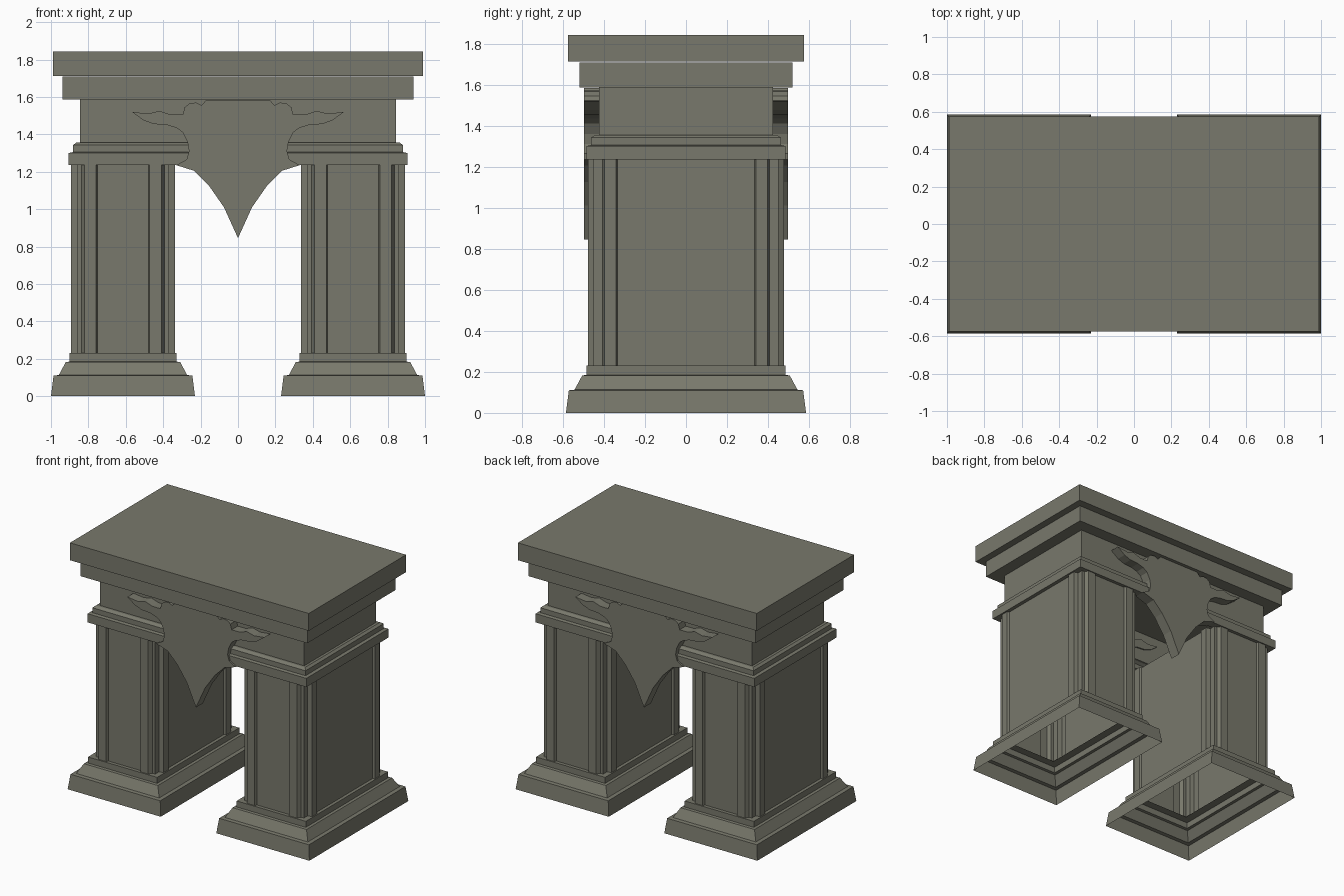
import bpy

if "Cube" in bpy.data.objects:
    bpy.data.objects.remove(bpy.data.objects["Cube"])

stone = bpy.data.materials.new("olive grey stone")
stone.diffuse_color = (0.19, 0.19, 0.15, 1)
stone.use_nodes = True
stone.node_tree.nodes["Principled BSDF"].inputs["Base Color"].default_value = stone.diffuse_color


def make(name, verts, faces, mirror_axis=None):
    mesh = bpy.data.meshes.new(name)
    mesh.from_pydata(verts, [], faces)
    mesh.materials.append(stone)
    obj = bpy.data.objects.new(name, mesh)
    bpy.context.collection.objects.link(obj)
    if mirror_axis is not None:
        mod = obj.modifiers.new("Mirror", 'MIRROR')
        mod.use_axis = [i == mirror_axis for i in range(3)]
        mod.use_mirror_merge = False
    return obj


def loft(name, rings, bottom=False, top=False, mirror_axis=None):
    """Skin stacked rings (counter-clockwise, low to high)."""
    n = len(rings[0])
    verts = [p for ring in rings for p in ring]
    faces = []
    for r in range(len(rings) - 1):
        a, b = r * n, (r + 1) * n
        for i in range(n):
            j = (i + 1) % n
            faces.append((a + i, a + j, b + j, b + i))
    if bottom:
        faces.append(tuple(reversed(range(n))))
    if top:
        faces.append(tuple(range(len(verts) - n, len(verts))))
    return make(name, verts, faces, mirror_axis)


def rect(hx, hy, z, cx=0.0):
    return [(cx - hx, -hy, z), (cx + hx, -hy, z), (cx + hx, hy, z), (cx - hx, hy, z)]


# Top slabs
loft("top_slab", [rect(0.988, 0.575, 1.712), rect(0.988, 0.575, 1.842)], True, True)
loft("cornice", [rect(0.938, 0.52, 1.585), rect(0.938, 0.52, 1.708)], True, True)

# Hollow frieze with stepped moulding, open underneath
frieze = [(0.845, 0.425, 1.235), (0.905, 0.485, 1.235), (0.905, 0.485, 1.30),
          (0.882, 0.462, 1.305), (0.882, 0.462, 1.342), (0.865, 0.442, 1.355),
          (0.845, 0.425, 1.355), (0.845, 0.425, 1.585)]
loft("frieze", [rect(*p) for p in frieze])

# Pillar feet: half width in x and height; depth is 0.2 larger
PX = -0.615
foot = [(0.385, 0), (0.371, 0.11), (0.343, 0.113), (0.306, 0.182),
        (0.286, 0.185), (0.286, 0.23), (0.225, 0.23)]
loft("pillar_foot", [rect(h, h + 0.2, z, PX) for h, z in foot], mirror_axis=0)

# Pillar shafts: one plan quadrant with recessed panels, strips and corner post
q = [(0.262, 0.335), (0.278, 0.342), (0.278, 0.398), (0.245, 0.406), (0.245, 0.45),
     (0.222, 0.45), (0.206, 0.477), (0.143, 0.477), (0.136, 0.46)]
plan = (q + [(-x, y) for x, y in reversed(q)]
        + [(-x, -y) for x, y in q] + [(x, -y) for x, y in reversed(q)])
loft("pillar_shaft", [[(PX + x, y, z) for x, y in plan] for z in (0.23, 1.235)],
     mirror_axis=0)

# Horned pendant ornament on front and back
half = [(0.075, 1.01), (0.155, 1.125), (0.235, 1.205), (0.33, 1.235), (0.275, 1.265),
        (0.262, 1.31), (0.27, 1.36), (0.295, 1.41), (0.33, 1.435), (0.38, 1.45),
        (0.45, 1.455), (0.505, 1.475), (0.567, 1.52), (0.48, 1.51), (0.42, 1.525),
        (0.36, 1.505), (0.295, 1.505), (0.285, 1.545), (0.26, 1.565), (0.225, 1.57),
        (0.195, 1.555), (0.17, 1.583)]
outline = [(0, 0.845)] + half + [(-x, z) for x, z in reversed(half)]
n = len(outline)
verts = [(x, y, z) for y in (-0.497, -0.415) for x, z in outline]
faces = [tuple(range(n)), tuple(reversed(range(n, 2 * n)))]
faces += [(i, i + n, (i + 1) % n + n, (i + 1) % n) for i in range(n)]
make("pendant_ornament", verts, faces, mirror_axis=1)
